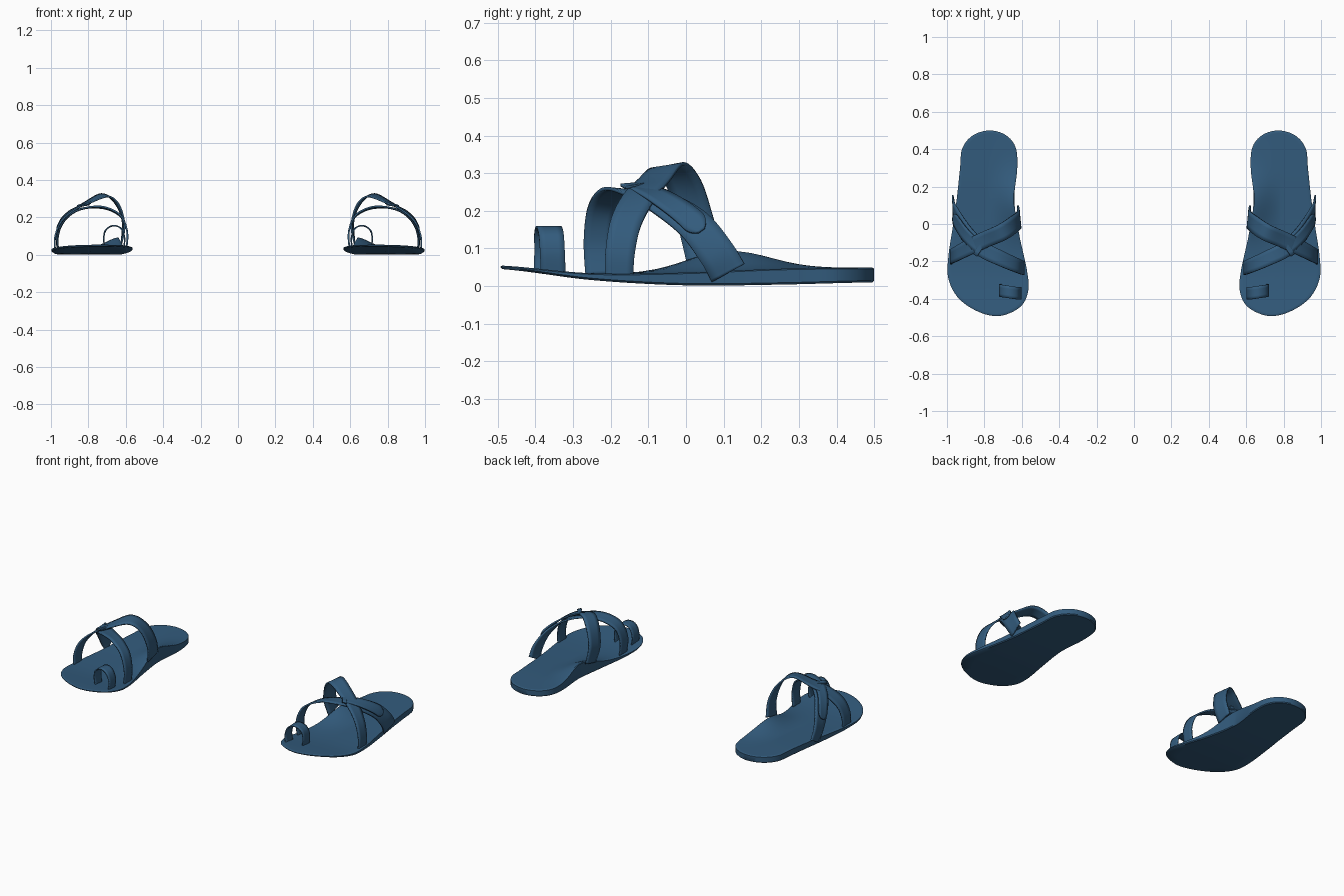
import bpy, bmesh, math
from mathutils import Vector

cube = bpy.data.objects.get("Cube")
if cube:
    bpy.data.objects.remove(cube, do_unlink=True)

blue = bpy.data.materials.new("denim blue")
blue.use_nodes = True
colour = (0.033, 0.106, 0.205, 1)
blue.diffuse_color = colour
blue.node_tree.nodes["Principled BSDF"].inputs["Base Color"].default_value = colour


def spline(points, t, closed=False):
    """Catmull-Rom point at t in 0..1."""
    n = len(points)
    spans = n if closed else n - 1
    f = t * spans
    i = min(int(f), spans - 1)
    f -= i
    pick = (lambda k: points[k % n]) if closed else (lambda k: points[max(0, min(n - 1, k))])
    a, b, c, d = (Vector(pick(i + k)) for k in (-1, 0, 1, 2))
    return 0.5 * (2 * b + (c - a) * f + (2 * a - 5 * b + 4 * c - d) * f ** 2
                  + (3 * b - a - 3 * c + d) * f ** 3)


def finish(name, bm, thickness=0):
    """Make an object, thicken it and mirror it to the other foot."""
    bmesh.ops.recalc_face_normals(bm, faces=bm.faces)
    mesh = bpy.data.meshes.new(name)
    bm.to_mesh(mesh)
    bm.free()
    mesh.materials.append(blue)
    ob = bpy.data.objects.new(name, mesh)
    bpy.context.collection.objects.link(ob)
    if thickness:
        solid = ob.modifiers.new("thickness", 'SOLIDIFY')
        solid.thickness = thickness
        solid.offset = 0
    ob.modifiers.new("other foot", 'MIRROR').use_mirror_merge = False
    bpy.ops.object.select_all(action='DESELECT')
    ob.select_set(True)
    bpy.context.view_layer.objects.active = ob
    bpy.ops.object.shade_smooth_by_angle(angle=math.radians(40))


# Sole: concentric rings inside a footprint, with a raised inner arch
FOOTPRINT = [(.77, .5), (.685, .475), (.633, .41), (.624, .3), (.64, .13), (.615, -.05),
             (.572, -.25), (.566, -.36), (.61, -.445), (.72, -.492), (.835, -.468),
             (.94, -.395), (.993, -.29), (.992, -.17), (.968, -.01), (.947, .14),
             (.93, .3), (.918, .405), (.86, .475)]
TOP = [(-.5, .055), (-.25, .034), (0, .036), (.25, .046), (.5, .049)]
BOTTOM = [(-.5, .046), (-.25, .016), (0, .002), (.25, .004), (.5, .01)]


def level(profile, y):
    return spline(profile, max(0, min(1, y + .5)))[1]


def top_height(x, y):
    across = max(0, min(1, (.79 - x) / .165))
    arch = .055 * math.exp(-((y - .11) / .15) ** 2)
    return level(TOP, y) + arch * across ** 2 * (3 - 2 * across)


def build_sole():
    bm = bmesh.new()
    count = 96
    edge = [spline(FOOTPRINT, i / count, True) for i in range(count)]

    def ring(scale, height):
        verts = []
        for p in edge:
            spine = Vector((.78, p.y * .72))
            q = spine + (p - spine) * scale
            verts.append(bm.verts.new((q.x, q.y, height(q.x, q.y))))
        return verts

    def low(x, y):
        return level(BOTTOM, y)

    rings = [ring(k, top_height) for k in (.02, .2, .4, .55, .7, .8, .9, .97)]
    rings.append(ring(1, lambda x, y: top_height(x, y) - .003))
    rings.append(ring(1, lambda x, y: low(x, y) + .005))
    rings += [ring(k, low) for k in (.97, .7, .35, .02)]
    for a, b in zip(rings, rings[1:]):
        for i in range(count):
            j = (i + 1) % count
            bm.faces.new((a[i], a[j], b[j], b[i]))
    # close the narrow slits along the spine
    for r in (rings[0], rings[-1]):
        for i in range(count // 2 - 1):
            bm.faces.new((r[i], r[i + 1], r[count - 2 - i], r[count - 1 - i]))
    finish("soles", bm)


# Straps: ribbons wrapped around the foot
def ribbon(name, path, widths, axis, span=(0, 1), lift=0, thickness=.009, round_end=False):
    bm = bmesh.new()
    rows, cols = 48, 4
    grid = []
    for i in range(rows + 1):
        f = i / rows
        t = span[0] + (span[1] - span[0]) * f
        p = spline(path, t)
        tangent = (spline(path, min(1, t + .01)) - spline(path, max(0, t - .01))).normalized()
        normal = Vector((p.x - axis[0], 0, p.z - axis[1]))
        normal = (normal - tangent * normal.dot(tangent)).normalized()
        side = normal.cross(tangent)
        width = widths[0] + (widths[1] - widths[0]) * t
        if round_end and f > .85:
            width *= max(.3, math.sqrt(max(0, 1 - ((f - .85) / .15) ** 2)))
        grid.append([bm.verts.new(p + normal * lift + side * width * (c / cols - .5))
                     for c in range(cols + 1)])
    for a, b in zip(grid, grid[1:]):
        for c in range(cols):
            bm.faces.new((a[c], a[c + 1], b[c + 1], b[c]))
    finish(name, bm, thickness)


build_sole()

FOOT = (.79, .09)
FRONT = [(.597, -.232, .03), (.592, -.235, .12), (.625, -.222, .205), (.71, -.185, .25),
         (.81, -.135, .25), (.885, -.065, .222), (.94, .02, .165), (.965, .08, .09),
         (.962, .112, .035)]
CROSS = [(.972, -.178, .025), (.972, -.175, .09), (.945, -.16, .165), (.88, -.125, .23),
         (.80, -.085, .275), (.71, -.045, .312), (.65, -.005, .265), (.618, .025, .17),
         (.628, .05, .075)]
TOE = [(.612, -.372, .035), (.606, -.37, .09), (.625, -.37, .14), (.665, -.364, .156),
       (.705, -.358, .135), (.718, -.355, .09), (.712, -.353, .035)]

ribbon("front_straps", FRONT, (.07, .1), FOOT)
ribbon("cross_straps", CROSS, (.075, .1), FOOT, lift=.006)
ribbon("toe_loops", TOE, (.066, .066), (.663, .08), thickness=.007)

# Fastening: tongue lying on the front strap, held by a keeper
ribbon("strap_tongues", FRONT, (.058, .07), FOOT, (.5, .79), .016, .008, True)
ribbon("strap_keepers", FRONT, (.09, .1), FOOT, (.5, .525), .022, .008)
